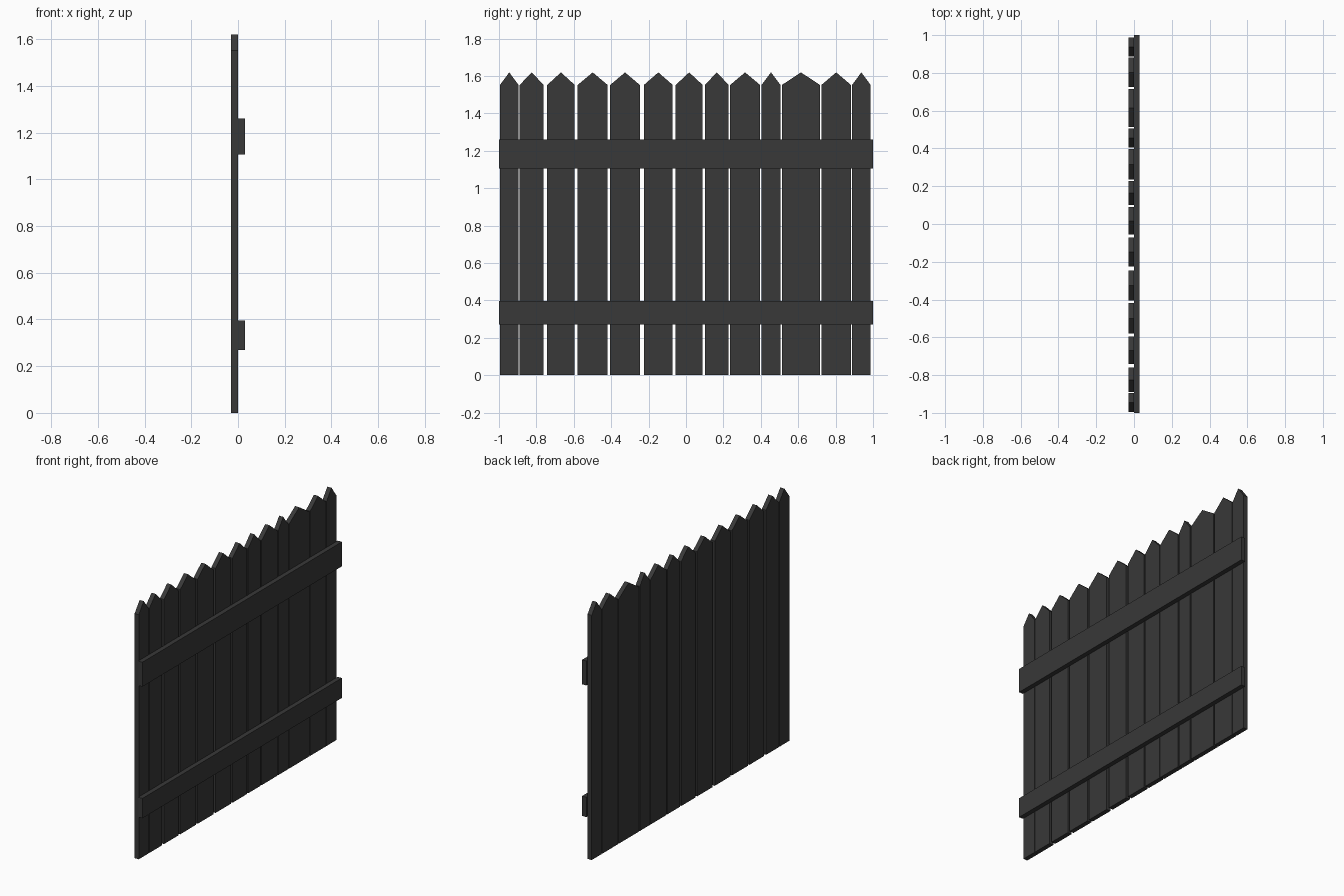
import bpy, bmesh

if "Cube" in bpy.data.objects:
    bpy.data.objects.remove(bpy.data.objects["Cube"])

# Dark paint shared by all boards
paint = bpy.data.materials.new("dark_paint")
paint.diffuse_color = (0.04, 0.04, 0.04, 1)
paint.use_nodes = True
paint.node_tree.nodes["Principled BSDF"].inputs["Base Color"].default_value = paint.diffuse_color


def board(name, profile, x0, x1):
    """Extrude a (y, z) outline from x0 to x1."""
    bm = bmesh.new()
    face = bm.faces.new([bm.verts.new((x0, y, z)) for y, z in profile])
    ext = bmesh.ops.extrude_face_region(bm, geom=[face])
    verts = [v for v in ext["geom"] if isinstance(v, bmesh.types.BMVert)]
    bmesh.ops.translate(bm, verts=verts, vec=(x1 - x0, 0, 0))
    bmesh.ops.recalc_face_normals(bm, faces=bm.faces)
    mesh = bpy.data.meshes.new(name)
    bm.to_mesh(mesh)
    bm.free()
    mesh.materials.append(paint)
    obj = bpy.data.objects.new(name, mesh)
    bpy.context.collection.objects.link(obj)


THICK = 0.029
SHOULDER, PEAK = 1.552, 1.619

# Pointed pickets of uneven width: (left edge, right edge)
pickets = [(-0.995, -0.895), (-0.889, -0.761), (-0.742, -0.595),
           (-0.579, -0.419), (-0.405, -0.247), (-0.225, -0.071),
           (-0.055, 0.089), (0.101, 0.228), (0.236, 0.396),
           (0.404, 0.505), (0.513, 0.716), (0.724, 0.882), (0.888, 0.987)]
for i, (a, b) in enumerate(pickets, 1):
    board(f"picket_{i}", [(a, 0), (b, 0), (b, SHOULDER),
                          ((a + b) / 2, PEAK), (a, SHOULDER)], -THICK, 0)

# Horizontal rails
for name, z0, z1 in (("lower_rail", 0.27, 0.396), ("upper_rail", 1.105, 1.26)):
    board(name, [(-1, z0), (1, z0), (1, z1), (-1, z1)], 0, THICK)
